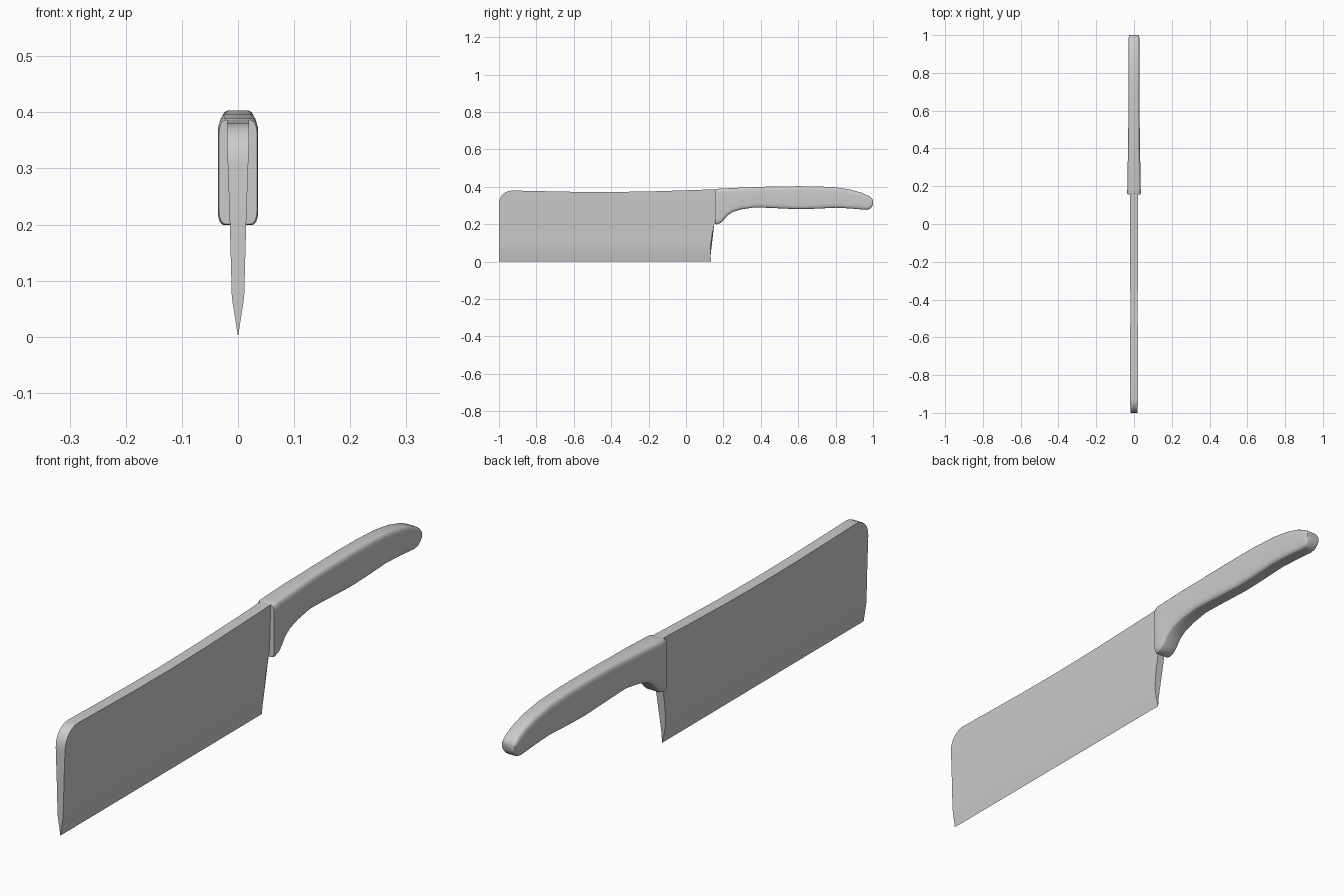
import bpy, math

if "Cube" in bpy.data.objects:
    bpy.data.objects.remove(bpy.data.objects["Cube"])


def interp(points, v):
    """Piecewise-linear lookup in a list of (position, value) pairs."""
    if v <= points[0][0]:
        return points[0][1]
    for (a, fa), (b, fb) in zip(points, points[1:]):
        if v <= b:
            return fa + (fb - fa) * (v - a) / (b - a)
    return points[-1][1]


def loft(name, rings, angle):
    """Skin a list of equal-length closed rings and cap both ends."""
    n = len(rings[0])
    verts = [p for ring in rings for p in ring]
    faces = [(i * n + j, i * n + (j + 1) % n, (i + 1) * n + (j + 1) % n, (i + 1) * n + j)
             for i in range(len(rings) - 1) for j in range(n)]
    faces.append(tuple(reversed(range(n))))
    faces.append(tuple(range(len(verts) - n, len(verts))))
    mesh = bpy.data.meshes.new(name)
    mesh.from_pydata(verts, [], faces)
    mesh.update()
    obj = bpy.data.objects.new(name, mesh)
    bpy.context.collection.objects.link(obj)
    bpy.ops.object.select_all(action='DESELECT')
    obj.select_set(True)
    bpy.context.view_layer.objects.active = obj
    bpy.ops.object.mode_set(mode='EDIT')
    bpy.ops.mesh.select_all(action='SELECT')
    bpy.ops.mesh.normals_make_consistent(inside=False)
    bpy.ops.object.mode_set(mode='OBJECT')
    bpy.ops.object.shade_smooth_by_angle(angle=math.radians(angle))
    return obj


# Blade: wedge section swept along y, rounded nose corner, curved heel
half_thick = [(0, 0), (0.07, 0.011), (0.2, 0.0145), (0.33, 0.019), (0.38, 0.02)]
heel = [(0, 0.135), (0.03, 0.131), (0.07, 0.13), (0.11, 0.134), (0.15, 0.14),
        (0.2, 0.151), (0.29, 0.165), (0.4, 0.165)]
spine = [(-1 + 0.07 * (1 - math.cos(a)), 0.31 + 0.07 * math.sin(a))
         for a in (math.radians(15 * k) for k in range(7))]
spine += [(-0.8, 0.377), (-0.6, 0.373), (-0.4, 0.372), (-0.2, 0.375), (0, 0.381), (0.165, 0.387)]
levels = [0.03, 0.07, 0.11, 0.15, 0.2, 0.29]
rings = []
for y, top in spine:
    s = (y + 1) / 1.165
    side = [(interp(half_thick, z), -1 + (interp(heel, z) + 1) * s, z) for z in levels + [top]]
    edge = (0, -1 + (heel[0][1] + 1) * s, 0)
    rings.append([edge] + side + [(-x, b, z) for x, b, z in reversed(side)])
loft("blade", rings, 25)

# Handle: rounded rectangular section following top, belly and width curves
top = [(0.155, 0.386), (0.165, 0.389), (0.3, 0.396), (0.45, 0.401), (0.6, 0.403), (0.7, 0.402),
       (0.8, 0.397), (0.88, 0.385), (0.94, 0.368), (0.975, 0.352), (0.992, 0.34), (1, 0.328)]
belly = [(0.155, 0.201), (0.165, 0.199), (0.185, 0.206), (0.2, 0.22), (0.22, 0.245),
         (0.25, 0.265), (0.3, 0.28), (0.37, 0.29), (0.45, 0.287), (0.6, 0.28), (0.7, 0.283),
         (0.8, 0.288), (0.88, 0.284), (0.96, 0.277), (0.98, 0.28), (0.992, 0.29), (1, 0.304)]
width = [(0.155, 0.034), (0.165, 0.036), (0.3, 0.034), (0.4, 0.031), (0.6, 0.03),
         (0.9, 0.03), (0.98, 0.029), (1, 0.026)]
stations = sorted({y for curve in (top, belly, width) for y, _ in curve})
rings = []
for y in stations:
    t, b, w = interp(top, y), interp(belly, y), interp(width, y)
    rx, rz = 0.011, min(0.024, (t - b) * 0.3)
    ring = []
    for q, (sx, zc, sz) in enumerate([(1, t - rz, 1), (-1, t - rz, 1), (-1, b + rz, -1), (1, b + rz, -1)]):
        for k in range(5):
            a = math.radians(90 * q + 22.5 * k)
            ring.append((sx * (w - rx) + rx * math.cos(a), y, zc + rz * math.sin(a)))
    rings.append(ring)
loft("handle", rings, 40)
